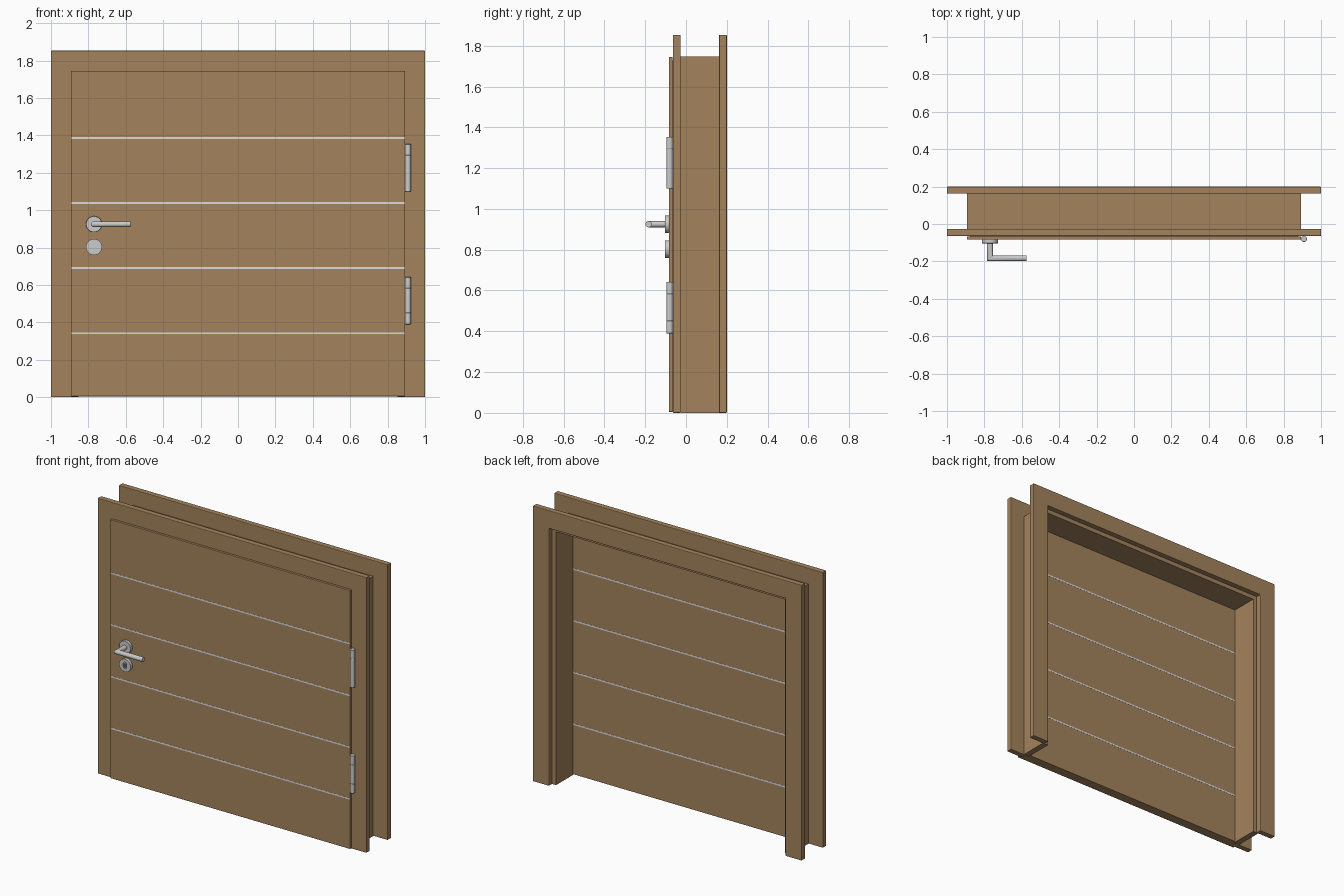
import bpy, bmesh, math
from mathutils import Vector, Matrix

if "Cube" in bpy.data.objects:
    bpy.data.objects.remove(bpy.data.objects["Cube"])


def material(name, rgb):
    m = bpy.data.materials.new(name)
    m.diffuse_color = (*rgb, 1)
    m.use_nodes = True
    m.node_tree.nodes["Principled BSDF"].inputs["Base Color"].default_value = m.diffuse_color
    return m


WOOD = material("warm wood", (0.37, 0.227, 0.11))
METAL = material("satin metal", (0.60, 0.60, 0.60))
INLAY = material("pale inlay", (0.72, 0.72, 0.72))


def finish(name, bm, mat, bevel=0, segments=2, smooth=False):
    bmesh.ops.recalc_face_normals(bm, faces=bm.faces)
    me = bpy.data.meshes.new(name)
    bm.to_mesh(me)
    bm.free()
    ob = bpy.data.objects.new(name, me)
    bpy.context.collection.objects.link(ob)
    me.materials.append(mat)
    if bevel:
        b = ob.modifiers.new("bevel", 'BEVEL')
        b.width, b.segments, b.limit_method = bevel, segments, 'ANGLE'
    if smooth:
        bpy.ops.object.select_all(action='DESELECT')
        ob.select_set(True)
        bpy.context.view_layer.objects.active = ob
        bpy.ops.object.shade_smooth_by_angle(angle=math.radians(35))
    return ob


def prism(name, outline, y0, y1, mat, **kw):
    """Extrude an (x, z) outline from y0 to y1."""
    bm = bmesh.new()
    f = bm.faces.new([bm.verts.new((x, y0, z)) for x, z in outline])
    ext = bmesh.ops.extrude_face_region(bm, geom=[f])
    vs = [v for v in ext["geom"] if isinstance(v, bmesh.types.BMVert)]
    bmesh.ops.translate(bm, verts=vs, vec=(0, y1 - y0, 0))
    return finish(name, bm, mat, **kw)


def arch(xo, zo, xi, zi):
    return [(-xo, 0), (-xo, zo), (xo, zo), (xo, 0), (xi, 0), (xi, zi), (-xi, zi), (-xi, 0)]


def rect(x, z0, z1):
    return [(-x, z0), (x, z0), (x, z1), (-x, z1)]


def cylinder(name, c, r, length, axis, mat, bevel=0, n=32):
    bm = bmesh.new()
    rot = Vector((0, 0, 1)).rotation_difference(Vector(axis)).to_matrix().to_4x4()
    bmesh.ops.create_cone(bm, cap_ends=True, segments=n, radius1=r, radius2=r,
                          depth=length, matrix=Matrix.Translation(c) @ rot)
    return finish(name, bm, mat, bevel=bevel, smooth=True)


def stadium(cx, cz, r, h, n=10):
    pts = []
    for s, a0 in ((1, 0), (-1, math.pi)):
        for i in range(n + 1):
            a = a0 + math.pi * i / n
            pts.append((cx + r * math.cos(a), cz + s * h + r * math.sin(a)))
    return pts


# Frame: two casings around a lining
prism("front_casing", arch(1.0, 1.853, 0.88, 1.732), -0.064, -0.026, WOOD, bevel=0.004)
prism("back_casing", arch(1.0, 1.853, 0.88, 1.732), 0.162, 0.2, WOOD, bevel=0.004)
prism("frame_lining", arch(0.893, 1.747, 0.852, 1.704), -0.026, 0.164, WOOD)

# Rebated door leaf
prism("door_overlay", rect(0.893, 0.005, 1.745), -0.083, -0.066, WOOD, bevel=0.002)
prism("door_core", rect(0.876, 0.005, 1.728), -0.067, -0.024, WOOD)
# Back face of the leaf sits inside the lining
prism("door_back_panel", rect(0.8515, 0.005, 1.7035), -0.025, -0.016, WOOD)

# Thin inlay lines on both faces
for i in range(1, 5):
    z = 0.348 * i - 0.006
    prism(f"front_inlay_{i}", rect(0.892, z - 0.005, z + 0.005), -0.0838, -0.08, INLAY)
    prism(f"back_inlay_{i}", rect(0.851, z - 0.005, z + 0.005), -0.02, -0.0152, INLAY)

# Lever handle: rosette, then a mitred round bar
HX, HZ, R = -0.77, 0.925, 0.0155
cylinder("handle_rosette", (HX, -0.093, HZ), 0.043, 0.02, (0, 1, 0), METAL, bevel=0.002)
bm = bmesh.new()
n, rings = 24, []
for k in range(3):
    ring = []
    for i in range(n):
        u, w = R * math.cos(2 * math.pi * i / n), R * math.sin(2 * math.pi * i / n)
        p = [(HX + u, -0.1, HZ + w), (HX + u, -0.183 + u, HZ + w), (-0.575, -0.183 + u, HZ + w)][k]
        ring.append(bm.verts.new(p))
    rings.append(ring)
for a, b in zip(rings, rings[1:]):
    for i in range(n):
        bm.faces.new((a[i], a[(i + 1) % n], b[(i + 1) % n], b[i]))
bm.faces.new(rings[0])
bm.faces.new(rings[-1])
finish("lever_handle", bm, METAL, smooth=True)

# Key rosette with a recessed slot
KZ = 0.803
plate = cylinder("key_rosette", (HX, -0.093, KZ), 0.043, 0.02, (0, 1, 0), METAL)
cutter = prism("key_cutter", stadium(HX, KZ, 0.012, 0.010), -0.12, -0.095, METAL)
cutter.hide_render = True
cutter.hide_viewport = True
cut = plate.modifiers.new("slot", 'BOOLEAN')
cut.object, cut.operation, cut.solver = cutter, 'DIFFERENCE', 'EXACT'
prism("key_barrel", stadium(HX, KZ, 0.005, 0.009), -0.102, -0.094, METAL)

# Hinge barrels, in knuckles
for label, cuts in (("upper", (1.10, 1.294, 1.353)), ("lower", (0.39, 0.452, 0.583, 0.642))):
    for i, (a, b) in enumerate(zip(cuts, cuts[1:])):
        cylinder(f"{label}_hinge_{i}", (0.909, -0.08, (a + b) / 2), 0.016,
                 b - a, (0, 0, 1), METAL, bevel=0.0015, n=24)
